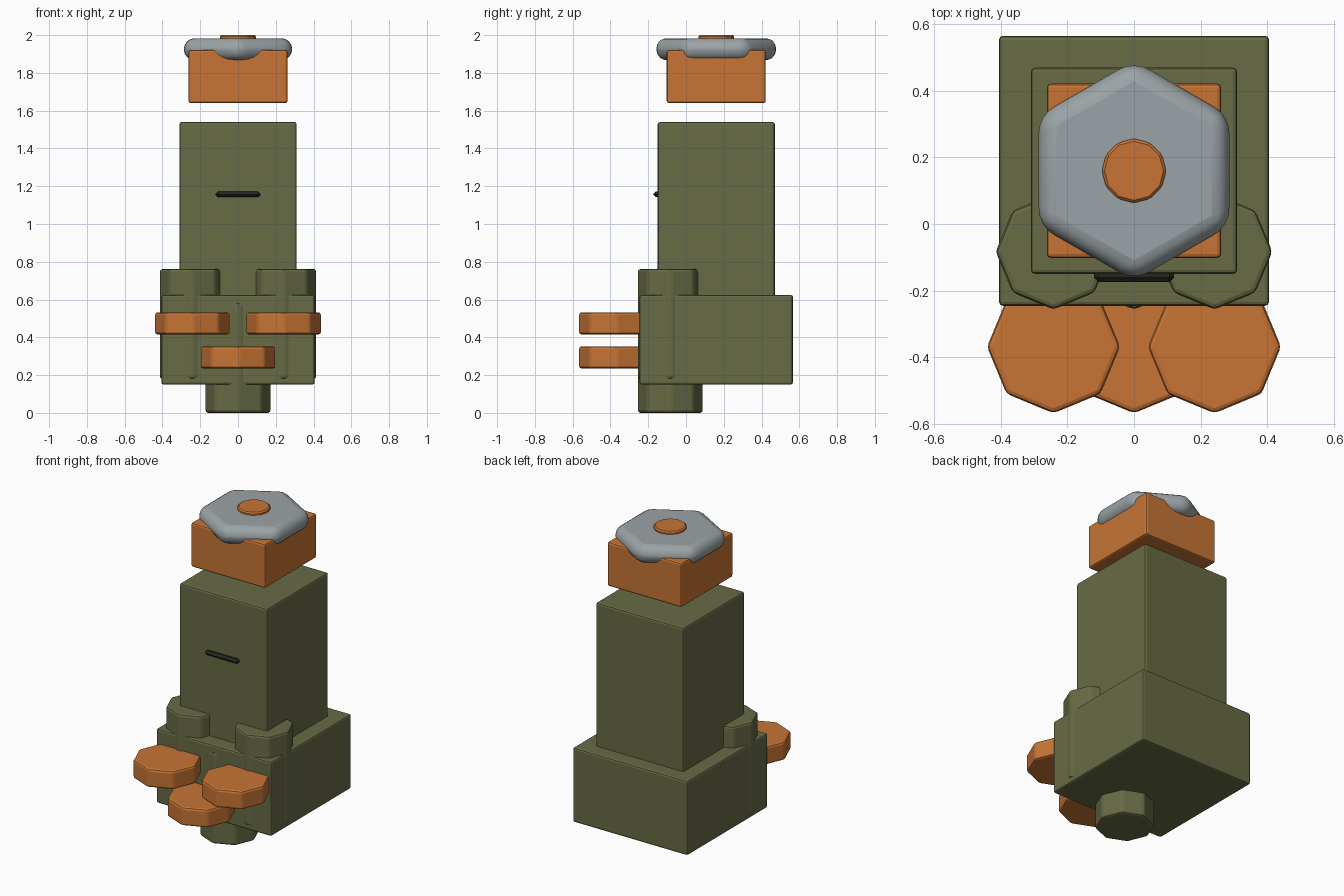
import bpy
import math

if "Cube" in bpy.data.objects:
    bpy.data.objects.remove(bpy.data.objects["Cube"])


def material(name, rgb):
    m = bpy.data.materials.new(name)
    m.diffuse_color = (*rgb, 1)
    m.use_nodes = True
    m.node_tree.nodes["Principled BSDF"].inputs["Base Color"].default_value = m.diffuse_color
    return m


OLIVE = material("olive green", (0.135, 0.145, 0.058))
ORANGE = material("burnt orange", (0.57, 0.175, 0.035))
GREY = material("cool grey", (0.33, 0.37, 0.385))
BLACK = material("near black", (0.02, 0.02, 0.015))


def finish(ob, name, mat, bevel, segments):
    """Name, colour and bevel a fresh primitive."""
    ob.name = name
    ob.data.materials.append(mat)
    bpy.ops.object.transform_apply(location=False, rotation=True, scale=True)
    mod = ob.modifiers.new("bevel", 'BEVEL')
    mod.width = bevel
    mod.segments = segments
    mod.limit_method = 'ANGLE'
    mod.angle_limit = math.radians(25)
    return ob


def box(name, mat, x, y, z, bevel=0.012, segments=2):
    """Box from (min, max) ranges on each axis."""
    bpy.ops.mesh.primitive_cube_add(
        size=1, location=[(a + b) / 2 for a, b in (x, y, z)])
    ob = bpy.context.object
    ob.scale = [b - a for a, b in (x, y, z)]
    return finish(ob, name, mat, bevel, segments)


def prism(name, mat, sides, radius, x, y, z, bevel=0.014, segments=2):
    """Upright prism with a corner pointing along y."""
    bpy.ops.mesh.primitive_cylinder_add(
        vertices=sides, radius=radius, depth=z[1] - z[0],
        location=(x, y, (z[0] + z[1]) / 2))
    return finish(bpy.context.object, name, mat, bevel, segments)


# Stacked body blocks
CY = 0.16
box("base_block", OLIVE, (-0.406, 0.406), (CY - 0.406, CY + 0.406), (0.15, 0.625))
box("tower_block", OLIVE, (-0.31, 0.31), (CY - 0.31, CY + 0.31), (0.60, 1.54))
box("cap_block", ORANGE, (-0.262, 0.262), (CY - 0.262, CY + 0.262), (1.64, 1.922))

# Slit on the tower front
box("front_slit", BLACK, (-0.12, 0.12), (-0.175, -0.13), (1.143, 1.171), 0.0135, 1)

# Rounded hexagonal lid and its knob
lid = prism("hex_lid", GREY, 6, 0.331, 0, CY, (1.868, 1.983), 0.054, 4)
bpy.ops.object.shade_smooth_by_angle(angle=math.radians(40))
prism("lid_knob", ORANGE, 12, 0.097, 0, CY, (1.93, 2.0), 0.008, 1)

# Three columns, each with a step disc in front
for label, x, lift in (("left", -0.242, 0.18), ("right", 0.242, 0.18), ("middle", 0, 0)):
    prism(label + "_column", OLIVE, 8, 0.174, x, -0.083, (lift, lift + 0.582))
    prism(label + "_disc", ORANGE, 8, 0.2, x, -0.369, (lift + 0.235, lift + 0.352))
